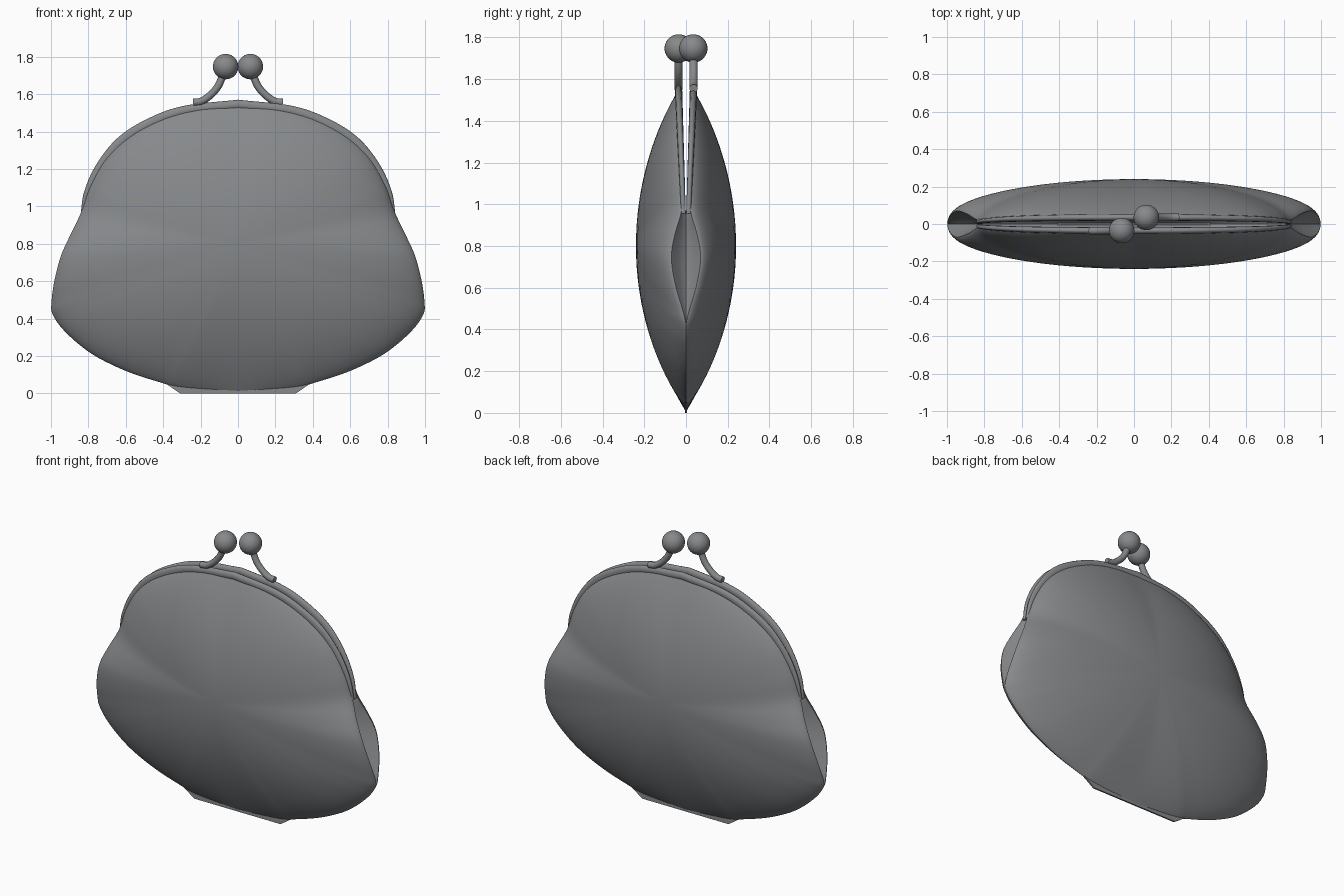
import bpy, bmesh, math
from mathutils import Vector

if "Cube" in bpy.data.objects:
    bpy.data.objects.remove(bpy.data.objects["Cube"])

grey = bpy.data.materials.new("soft grey")
grey.diffuse_color = (0.24, 0.25, 0.26, 1)
grey.use_nodes = True
grey.node_tree.nodes["Principled BSDF"].inputs["Base Color"].default_value = grey.diffuse_color


def spline(pts, n):
    """Smooth curve through the points, n samples per span."""
    p = [Vector(q) for q in pts]
    p = [2 * p[0] - p[1]] + p + [2 * p[-1] - p[-2]]
    out = []
    for i in range(1, len(p) - 2):
        a, b, c, d = p[i - 1:i + 3]
        for k in range(n):
            t = k / n
            out.append(0.5 * (2 * b + (c - a) * t + (2 * a - 5 * b + 4 * c - d) * t * t
                              + (3 * b - a - 3 * c + d) * t ** 3))
    return out + [p[-2]]


def finish(name, bm, angle=40):
    bmesh.ops.remove_doubles(bm, verts=bm.verts, dist=0.0005)
    bmesh.ops.recalc_face_normals(bm, faces=bm.faces)
    me = bpy.data.meshes.new(name)
    bm.to_mesh(me)
    bm.free()
    ob = bpy.data.objects.new(name, me)
    bpy.context.collection.objects.link(ob)
    me.materials.append(grey)
    bpy.ops.object.select_all(action='DESELECT')
    ob.select_set(True)
    bpy.context.view_layer.objects.active = ob
    bpy.ops.object.shade_smooth_by_angle(angle=math.radians(angle))
    return ob


def loft(bm, rings, closed=True, caps=False):
    vs = [[bm.verts.new(c) for c in r] for r in rings]
    m = len(vs[0])
    for a, b in zip(vs, vs[1:]):
        for i in range(m if closed else m - 1):
            j = (i + 1) % m
            bm.faces.new((a[i], a[j], b[j], b[i]))
    if caps:
        bm.faces.new(vs[0])
        bm.faces.new(vs[-1])


# outline of one panel, right half from bottom to top: x, edge depth y, z
side = [(0, 0, 0.005), (0.3, 0, 0.03), (0.42, 0, 0.06), (0.6, 0, 0.12), (0.78, 0, 0.21),
        (0.92, 0, 0.325), (0.99, 0, 0.42), (0.997, 0.015, 0.49), (0.98, 0.05, 0.61),
        (0.945, 0.07, 0.74), (0.895, 0.055, 0.85), (0.838, 0.022, 0.97), (0.79, 0.022, 1.11),
        (0.705, 0.027, 1.26), (0.575, 0.033, 1.38), (0.4, 0.037, 1.475), (0.2, 0.04, 1.53),
        (0, 0.04, 1.545)]
half = spline(side, 5)
loop = half + [Vector((-p.x, p.y, p.z)) for p in reversed(half[1:-1])]
CZ, DEPTH, N = 0.8, 0.24, 22

# front and back bulging panels
for name, s in (("front_panel", -1), ("back_panel", 1)):
    bm = bmesh.new()
    rings = []
    for k in range(N + 1):
        r = math.sin(math.pi / 2 * k / N)
        ring = []
        for p in loop:
            d = Vector((p.x, p.z - CZ)).normalized()
            e = 1 - 0.4 * abs(d.x)
            y = p.y + (DEPTH - p.y) * max(0, 1 - r * r) ** e
            ring.append((p.x * r, s * y, CZ + (p.z - CZ) * r))
        rings.append(ring)
    vs = [[bm.verts.new(c) for c in r] for r in rings[1:]]
    mid = bm.verts.new((0, s * DEPTH, CZ))
    m = len(loop)
    for i in range(m):
        j = (i + 1) % m
        bm.faces.new((mid, vs[0][i], vs[0][j]))
        for a, b in zip(vs, vs[1:]):
            bm.faces.new((a[i], b[i], b[j], a[j]))
    finish(name, bm, 60)

# folded gussets at the sides, below the hinges
fold = [p for p in half if 0.415 <= p.z <= 0.98 and p.x > 0.8]
for name, s in (("right_gusset", 1), ("left_gusset", -1)):
    bm = bmesh.new()
    rings = []
    for p in fold:
        inset = 1.3 * p.y
        rings.append([(s * (p.x - inset * (1 - abs(u) ** 1.3)), u * p.y, p.z)
                      for u in (-1, -0.75, -0.5, -0.25, 0, 0.25, 0.5, 0.75, 1)])
    loft(bm, rings, closed=False)
    finish(name, bm, 60)

# metal frame arches: outer and inner edges, tapering into the hinges
outer = spline([(0.842, 0.955), (0.822, 1.08), (0.76, 1.22), (0.65, 1.36), (0.5, 1.46),
                (0.3, 1.535), (0, 1.57)], 7)
inner = spline([(0.828, 0.955), (0.785, 1.07), (0.715, 1.19), (0.605, 1.32), (0.47, 1.41),
                (0.28, 1.485), (0, 1.518)], 7)
arch = list(zip(outer, inner))
arch += [(Vector((-a.x, a.y)), Vector((-b.x, b.y))) for a, b in reversed(arch[:-1])]
for name, s in (("front_frame", -1), ("back_frame", 1)):
    bm = bmesh.new()
    rings = []
    for a, b in arch:
        c, h = (a + b) / 2, (a - b) / 2
        y = 0.012 + 0.024 * (c.y - 0.955) / 0.59
        t = 0.011 + 0.007 * (c.y - 0.955) / 0.59
        ring = []
        for k in range(12):
            g = 2 * math.pi * k / 12
            q = c + h * math.cos(g)
            ring.append((q.x, s * (y + t * math.sin(g)), q.y))
        rings.append(ring)
    loft(bm, rings, caps=True)
    finish(name, bm, 60)

# kiss clasp: curved stems and ball knobs
stem = spline([(0.24, 1.555), (0.195, 1.562), (0.145, 1.597), (0.105, 1.645), (0.078, 1.71)], 5)
for name, s in (("front", -1), ("back", 1)):
    bm = bmesh.new()
    rings = []
    for i, p in enumerate(stem):
        d = (stem[min(i + 1, len(stem) - 1)] - stem[max(i - 1, 0)]).normalized()
        n = Vector((-d.y, d.x)) * 0.02
        rings.append([(s * (p.x + n.x * math.cos(g)), s * (0.036 + 0.02 * math.sin(g)),
                       p.y + n.y * math.cos(g))
                      for g in (2 * math.pi * k / 12 for k in range(12))])
    loft(bm, rings, caps=True)
    finish(name + "_clasp_stem", bm)
    bm = bmesh.new()
    bmesh.ops.create_uvsphere(bm, u_segments=32, v_segments=18, radius=0.068)
    bmesh.ops.translate(bm, verts=bm.verts, vec=(s * 0.066, s * 0.035, 1.747))
    finish(name + "_clasp_ball", bm)

# thin flat seam tab under the body
bm = bmesh.new()
tab = [(-0.41, 0.068), (-0.31, 0), (0.31, 0), (0.41, 0.068), (0.28, 0.045), (-0.28, 0.045)]
loft(bm, [[(x, y, z) for x, z in tab] for y in (-0.005, 0.005)], caps=True)
finish("bottom_seam", bm, 30)
